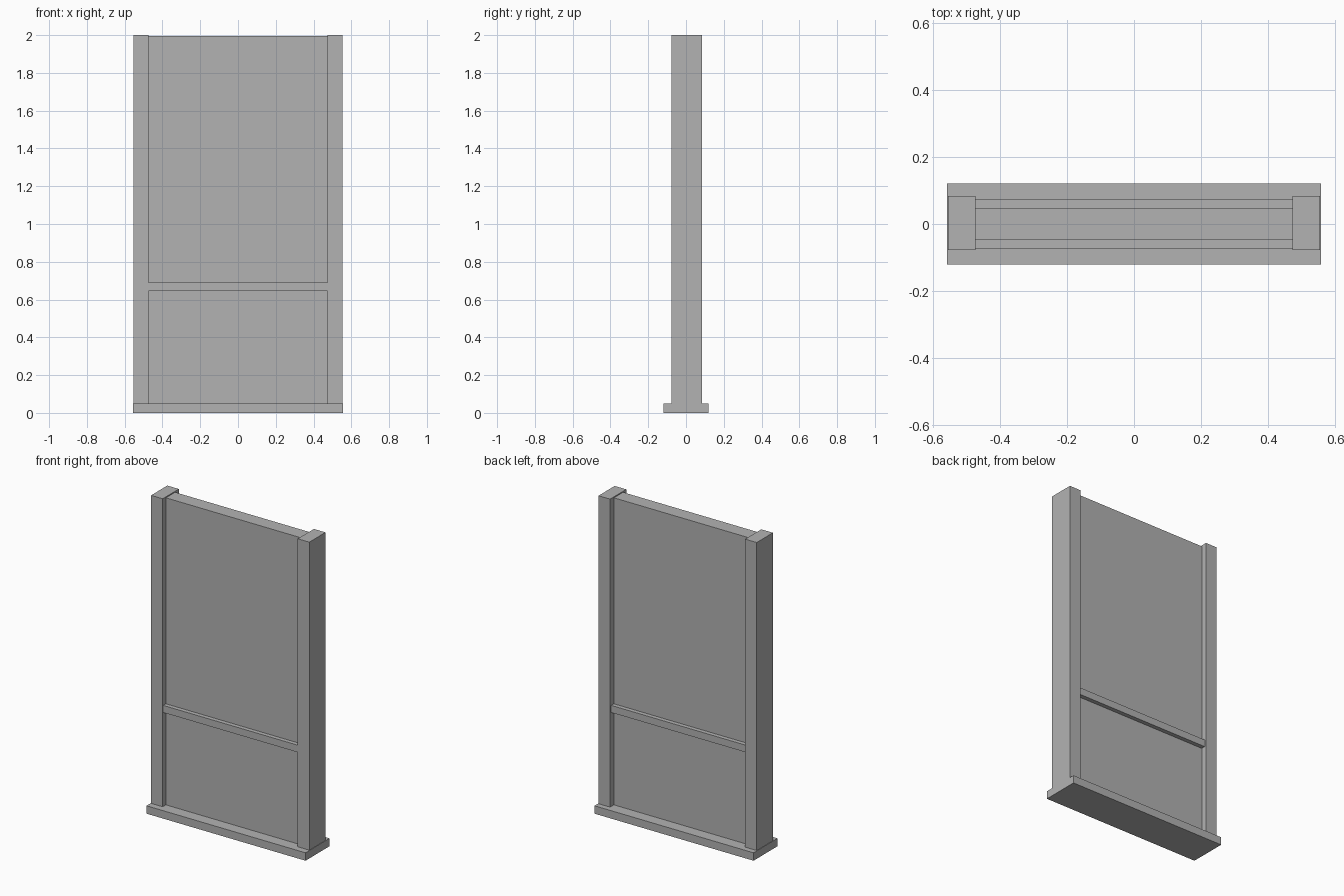
import bpy

cube = bpy.data.objects.get("Cube")
if cube:
    bpy.data.objects.remove(cube, do_unlink=True)

# Single plain grey
grey = bpy.data.materials.new("plain_grey")
grey.use_nodes = True
colour = (0.448, 0.448, 0.448, 1)
grey.diffuse_color = colour
grey.node_tree.nodes["Principled BSDF"].inputs["Base Color"].default_value = colour


def box(name, x, y, z):
    """Box spanning the given (low, high) range on each axis."""
    spans = (x, y, z)
    bpy.ops.mesh.primitive_cube_add(size=1, location=[(a + b) / 2 for a, b in spans])
    obj = bpy.context.object
    obj.name = name
    obj.scale = [b - a for a, b in spans]
    bpy.ops.object.transform_apply(location=False, rotation=False, scale=True)
    obj.data.materials.append(grey)
    return obj


BASE_TOP = 0.05
INNER = 0.473   # inner face of the posts
OUTER = 0.554   # outer face of the posts

# Sill that everything stands on
box("base_sill", (-0.557, 0.557), (-0.12, 0.12), (0, BASE_TOP))

# Side posts
post_y, post_z = (-0.078, 0.084), (BASE_TOP, 2.0)
box("left_post", (INNER, OUTER), post_y, post_z)
box("right_post", (-OUTER, -INNER), post_y, post_z)

# Thin wall panel between the posts
box("wall_panel", (-INNER, INNER), (-0.046, 0.046), (BASE_TOP, 1.994))

# Rail projecting from both sides of the panel
box("middle_rail", (-INNER, INNER), (-0.073, 0.073), (0.645, 0.69))
